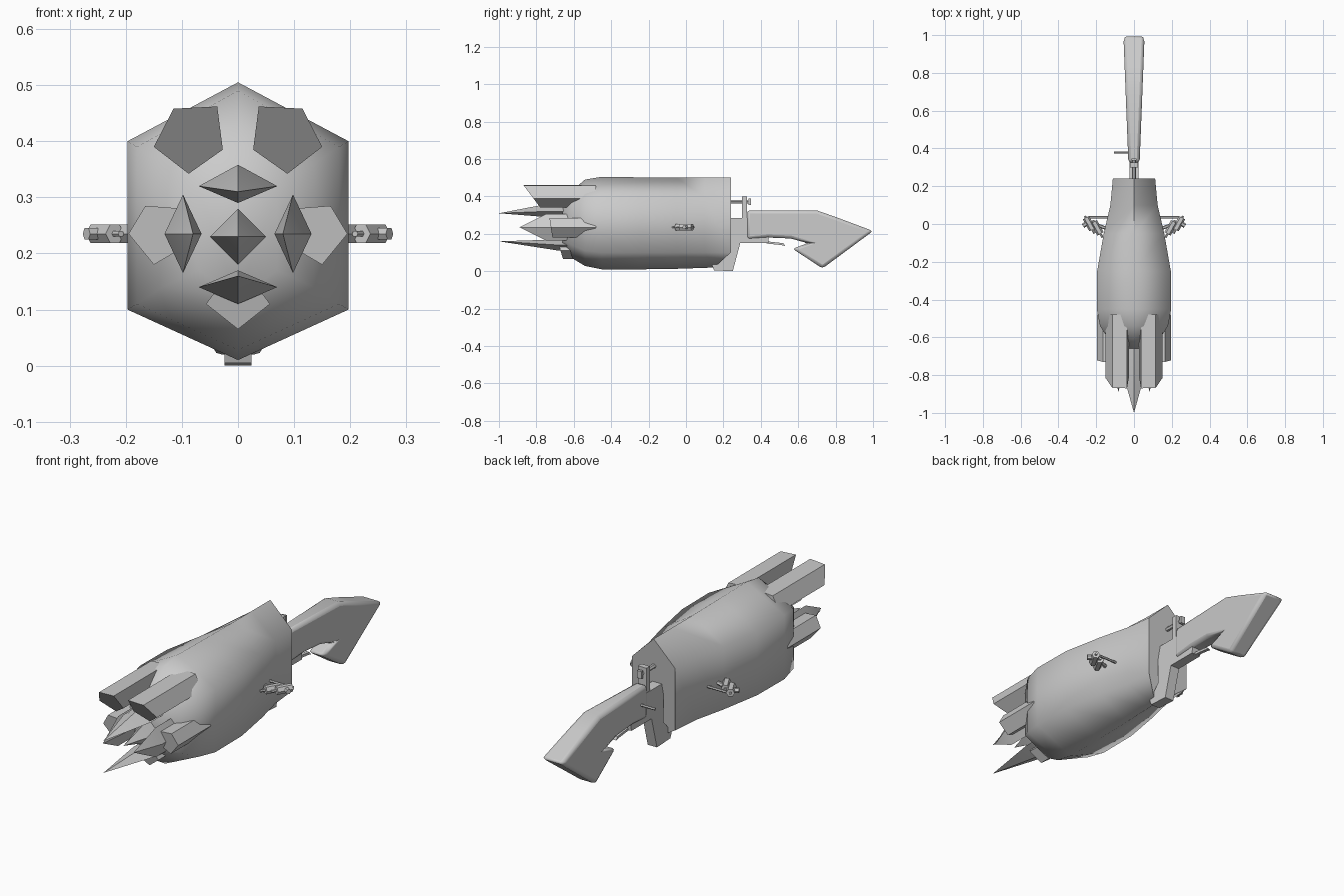
import bpy, bmesh, math
from mathutils import Vector

if "Cube" in bpy.data.objects:
    bpy.data.objects.remove(bpy.data.objects["Cube"])

grey = bpy.data.materials.new("light_grey")
grey.diffuse_color = (0.6, 0.6, 0.6, 1)
grey.use_nodes = True
grey.node_tree.nodes["Principled BSDF"].inputs["Base Color"].default_value = grey.diffuse_color


def finish(name, verts, faces, angle=30, bevel=0):
    me = bpy.data.meshes.new(name)
    me.from_pydata(verts, [], faces)
    bm = bmesh.new()
    bm.from_mesh(me)
    bmesh.ops.recalc_face_normals(bm, faces=bm.faces)
    bm.to_mesh(me)
    bm.free()
    me.materials.append(grey)
    ob = bpy.data.objects.new(name, me)
    bpy.context.collection.objects.link(ob)
    if bevel:
        mod = ob.modifiers.new("rounding", 'BEVEL')
        mod.width, mod.segments, mod.limit_method = bevel, 2, 'ANGLE'
    bpy.ops.object.select_all(action='DESELECT')
    ob.select_set(True)
    bpy.context.view_layer.objects.active = ob
    bpy.ops.object.shade_smooth_by_angle(angle=math.radians(angle))
    return ob


def loft(name, rings, angle=30):
    """Skin rings of equal length and close both ends."""
    n = len(rings[0])
    verts = [p for r in rings for p in r]
    faces = [list(range(n)), list(range(len(verts) - n, len(verts)))]
    for k in range(len(rings) - 1):
        for i in range(n):
            j = (i + 1) % n
            faces.append((k*n + i, k*n + j, k*n + n + j, k*n + n + i))
    return finish(name, verts, faces, angle)


def slab(name, outline, half, bevel=0):
    """Side outline (y, z) with a half width that depends on y."""
    return_rings = [[(s * half(y), y, z) for y, z in outline] for s in (-1, 1)]
    n = len(outline)
    faces = [list(range(n)), list(range(n, 2*n))]
    faces += [(i, (i+1) % n, n + (i+1) % n, n + i) for i in range(n)]
    return finish(name, return_rings[0] + return_rings[1], faces, 35, bevel)


def rod(name, a, b, r, n=6):
    a, b = Vector(a), Vector(b)
    q = (b - a).to_track_quat('Z', 'Y')
    ring = [q @ Vector((r*math.cos(t), r*math.sin(t), 0))
            for t in (2*math.pi*i/n for i in range(n))]
    return loft(name, [[p + v for v in ring] for p in (a, b)], 40)


# Hexagonal body: y, half width, top, upper side, lower side, bottom
sections = [
    (-.66, .07, .36, .31, .17, .12), (-.61, .135, .43, .36, .14, .07),
    (-.54, .18, .49, .39, .11, .028), (-.45, .197, .505, .40, .10, .01),
    (-.25, .195, .502, .40, .10, .01), (-.05, .16, .50, .397, .10, .013),
    (.10, .125, .50, .395, .10, .018), (.24, .112, .50, .39, .10, .02)]
rings = []
for y, w, t, u, l, b in sections:
    yb = .15 if y > .2 else y
    rings.append([(0, y, t), (w, y, u), (w, y, l), (0, yb, b), (-w, y, l), (-w, y, u)])
loft("body", rings, 70)


# Five-sided barrels with slanted mouths
def barrel(name, pts, front, back, lean):
    top = max(z for x, z in pts)
    mouth = [(x, front + lean*(top - z), z) for x, z in pts]
    loft(name, [mouth, [(x, back, z) for x, z in pts]], 50)


for s, side in ((-1, "left"), (1, "right")):
    barrel("upper_barrel_" + side,
           [(s*x, z) for x, z in ((.115, .458), (.037, .462), (.027, .385), (.088, .342), (.15, .39))],
           -.87, -.48, .75)
    barrel("side_barrel_" + side,
           [(s*x, z) for x, z in ((.10, .28), (.165, .285), (.195, .235), (.15, .18), (.09, .215))],
           -.73, -.48, .15)
barrel("lower_barrel", [(-.057, .11), (-.035, .14), (.035, .14), (.057, .11), (0, .065)], -.68, -.45, .3)


# Diamond-section spikes
def spike(name, x, z, w, up, down, tip, tip_z, ring, tip_x=0):
    sec = [(x + w, z), (x, z + up), (x - w, z), (x, z - down)]
    verts = [(tip_x, tip, tip_z)]
    verts += [(a, y, b) for y in (ring, -.52) for a, b in sec]
    faces = [(0, 1 + i, 1 + (i+1) % 4) for i in range(4)]
    faces += [(1 + i, 1 + (i+1) % 4, 5 + (i+1) % 4, 5 + i) for i in range(4)]
    finish(name, verts, faces + [(5, 6, 7, 8)], 25)


spike("upper_spike", 0, .32, .07, .038, .03, -1, .31, -.75)
spike("lower_spike", 0, .14, .07, .03, .03, -1, .16, -.68)
spike("centre_spike", 0, .23, .05, .05, .05, -.85, .23, -.68)
for s, side in ((-1, "left"), (1, "right")):
    spike("side_spike_" + side, s*.098, .235, .033, .07, .07, -.89, .235, -.75, s*.08)

# Receiver with downward lug, and the stock
slab("receiver", [(.20, .285), (.33, .285), (.45, .25), (.44, .15), (.29, .15),
                  (.25, 0), (.15, .005), (.14, .03), (.20, .10)], lambda y: .024)
slab("stock", [(.325, .325), (.70, .325), (.80, .29), (1.0, .215), (.73, .015),
               (.57, .12), (.65, .15), (.56, .175), (.44, .18), (.325, .17)],
     lambda y: .03 + .025*(y - .33)/.64, .016)
slab("trigger", [(.43, .16), (.52, .15), (.53, .135), (.51, .14), (.43, .148)], lambda y: .008)

# Rear sight post, rail and bolt
slab("sight_post", [(.30, .265), (.325, .265), (.325, .40), (.30, .40)], lambda y: .022)
rod("sight_rail", (0, .22, .372), (0, .345, .372), .010)
slab("sight_tab", [(.335, .355), (.348, .355), (.348, .39), (.335, .39)], lambda y: .012)
rod("bolt_handle", (-.105, .378, .25), (0, .378, .25), .006)

# Small side pods: bar, twin cylinders and their thin pins
for s, side in ((-1, "left"), (1, "right")):
    rod("pod_bar_" + side, (s*.12, .036, .235), (s*.235, .036, .235), .006)
    rod("pod_brace_" + side, (s*.14, -.025, .235), (s*.245, .012, .235), .009)
    for k, (x, y) in enumerate(((.195, -.02), (.237, .002))):
        d = Vector((-s*.022, -.04, 0))
        c = Vector((s*x, y, .235))
        rod(f"pod_cylinder_{side}_{k}", c - d*.8, c + d*.8, .019)
        rod(f"pod_pin_{side}_{k}", c - d, c + d*1.3, .006)
    rod("pod_tip_" + side, (s*.24, .01, .235), (s*.27, -.01, .235), .012)
